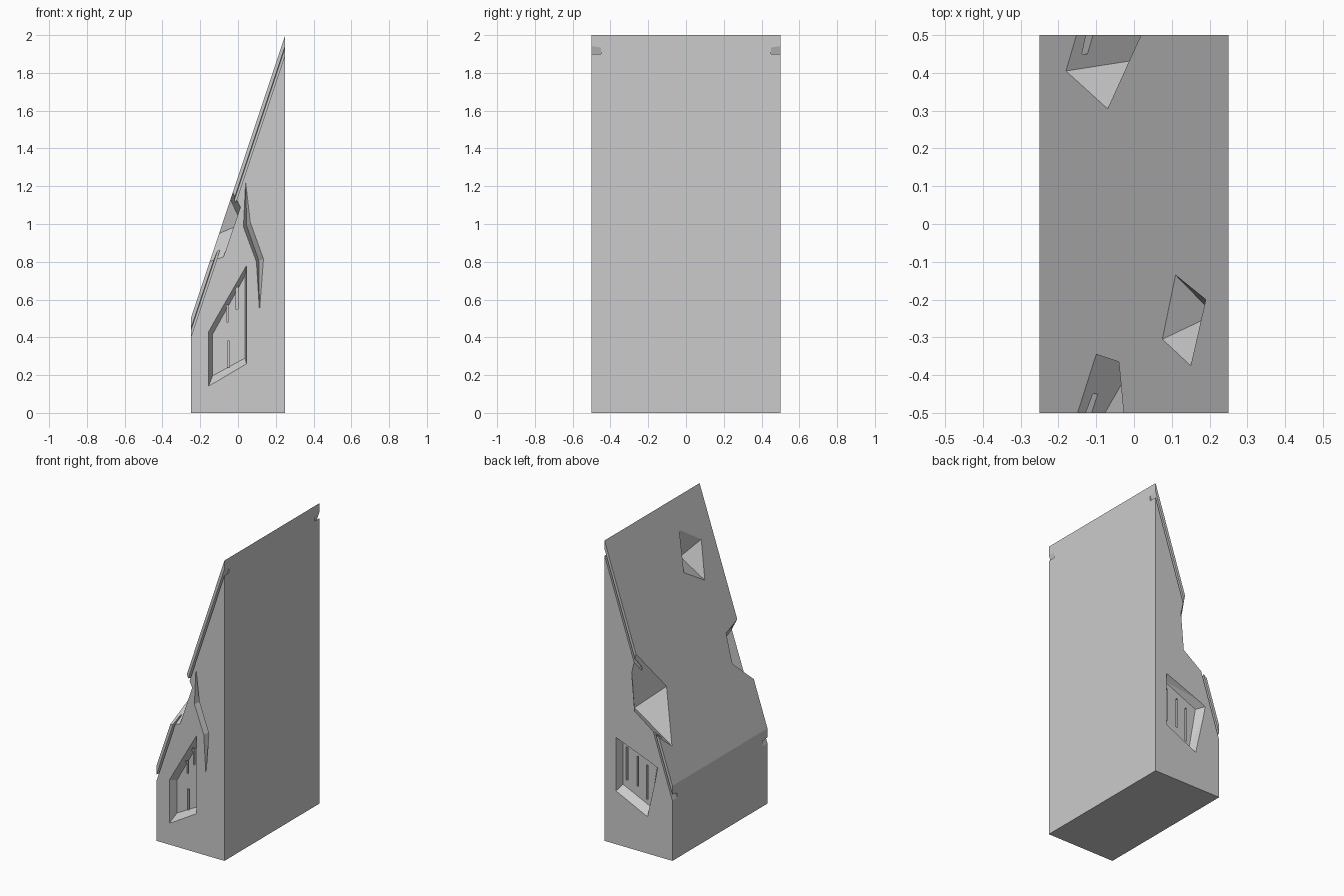
import bpy, bmesh
from mathutils import Vector

if "Cube" in bpy.data.objects:
    bpy.data.objects.remove(bpy.data.objects["Cube"])


def mesh_object(name, points, faces=None):
    """Mesh from points: convex hull, or explicit faces when given."""
    bm = bmesh.new()
    vs = [bm.verts.new(p) for p in points]
    if faces:
        for f in faces:
            bm.faces.new([vs[i] for i in f])
    else:
        bmesh.ops.convex_hull(bm, input=vs)
    bmesh.ops.recalc_face_normals(bm, faces=bm.faces[:])
    me = bpy.data.meshes.new(name)
    bm.to_mesh(me)
    bm.free()
    ob = bpy.data.objects.new(name, me)
    bpy.context.collection.objects.link(ob)
    return ob


def slope_z(x):
    return 3 * x + 1.25


# Sloped stone block
profile = [(-0.25, 0), (0.25, 0), (0.25, 2), (-0.25, 0.5)]
block = mesh_object("stone_block", [(x, y, z) for y in (-0.5, 0.5) for x, z in profile])


def carve(name, points, faces=None):
    cutter = mesh_object(name, points, faces)
    cutter.hide_render = True
    mod = block.modifiers.new(name, 'BOOLEAN')
    mod.operation = 'DIFFERENCE'
    mod.solver = 'EXACT'
    mod.object = cutter
    bpy.context.view_layer.objects.active = block
    bpy.ops.object.modifier_apply(modifier=name)
    bpy.data.objects.remove(cutter)


def chip(name, base_xy, apex):
    """Pyramid bite out of the sloped face, widened past the surface."""
    a = Vector(apex)
    base = [a + 1.15 * (Vector((x, y, slope_z(x))) - a) for x, y in base_xy]
    carve(name, base + [a])


# Broken chips on the slope
chip("upper_chip", [(0.11, -0.135), (0.19, -0.2), (0.15, -0.375), (0.075, -0.305)],
     (0.212, -0.24, 1.62))
chip("back_chip", [(-0.07, 0.305), (-0.18, 0.405), (-0.10, 0.68), (0.037, 0.541)],
     (0.068, 0.444, 0.914))
chip("front_chip", [(-0.1, -0.345), (-0.04, -0.365), (0.0, -0.80), (-0.239, -0.781)],
     (0.02, -0.332, 1.0))

# Grooves following the slope along both sides
for s in (-1, 1):
    carve("edge_groove", [(x, s * y, slope_z(x) - d)
                          for x in (-0.3, 0.3)
                          for y, d in ((0.55, 0.05), (0.55, 0.1), (0.45, 0.066), (0.45, 0.1))])

# Recessed panels with bevelled borders
panels = {
    -1: ([(-0.155, 0.143), (-0.155, 0.43), (0.045, 0.78), (0.045, 0.26)],
         [(-0.135, 0.196), (-0.135, 0.415), (0.037, 0.725), (0.037, 0.29)]),
    1: ([(0.165, 0.355), (0.165, 0.71), (-0.14, 0.59), (-0.066, 0.245)],
        [(0.15, 0.385), (0.15, 0.69), (-0.105, 0.58), (-0.055, 0.29)]),
}
for s, (outer, inner) in panels.items():
    pts = []
    for (ox, oz), (ix, iz) in zip(outer, inner):
        i, o = Vector((ix, s * 0.45, iz)), Vector((ox, s * 0.5, oz))
        pts += [i, i + 1.3 * (o - i)]
    carve("panel_recess", pts)

# Thin slots cut into the panel floors: x, bottom, top
slots = {
    -1: [(-0.05, 0.24, 0.38), (-0.055, 0.48, 0.57), (-0.007, 0.55, 0.68)],
    1: [(0.12, 0.42, 0.64), (0.04, 0.4, 0.6), (-0.03, 0.33, 0.56)],
}
for s, bars in slots.items():
    for x, z0, z1 in bars:
        carve("panel_slot", [(x + dx, s * y, z) for dx in (-0.006, 0.006)
                             for y in (0.43, 0.47) for z in (z0, z1)])

# Jagged crack on the front face
outline = [(0.04, 1.235), (0.066, 1.01), (0.136, 0.815), (0.114, 0.525), (0.097, 0.8), (0.028, 0.985)]
crack = [(x, -0.502, z) for x, z in outline] + [(0.046, -0.455, 0.99), (0.11, -0.455, 0.805)]
carve("crack", crack, [(0, 1, 2, 3, 4, 5), (0, 5, 6), (5, 4, 7, 6), (4, 3, 7),
                       (0, 6, 1), (1, 6, 7, 2), (2, 7, 3)])
